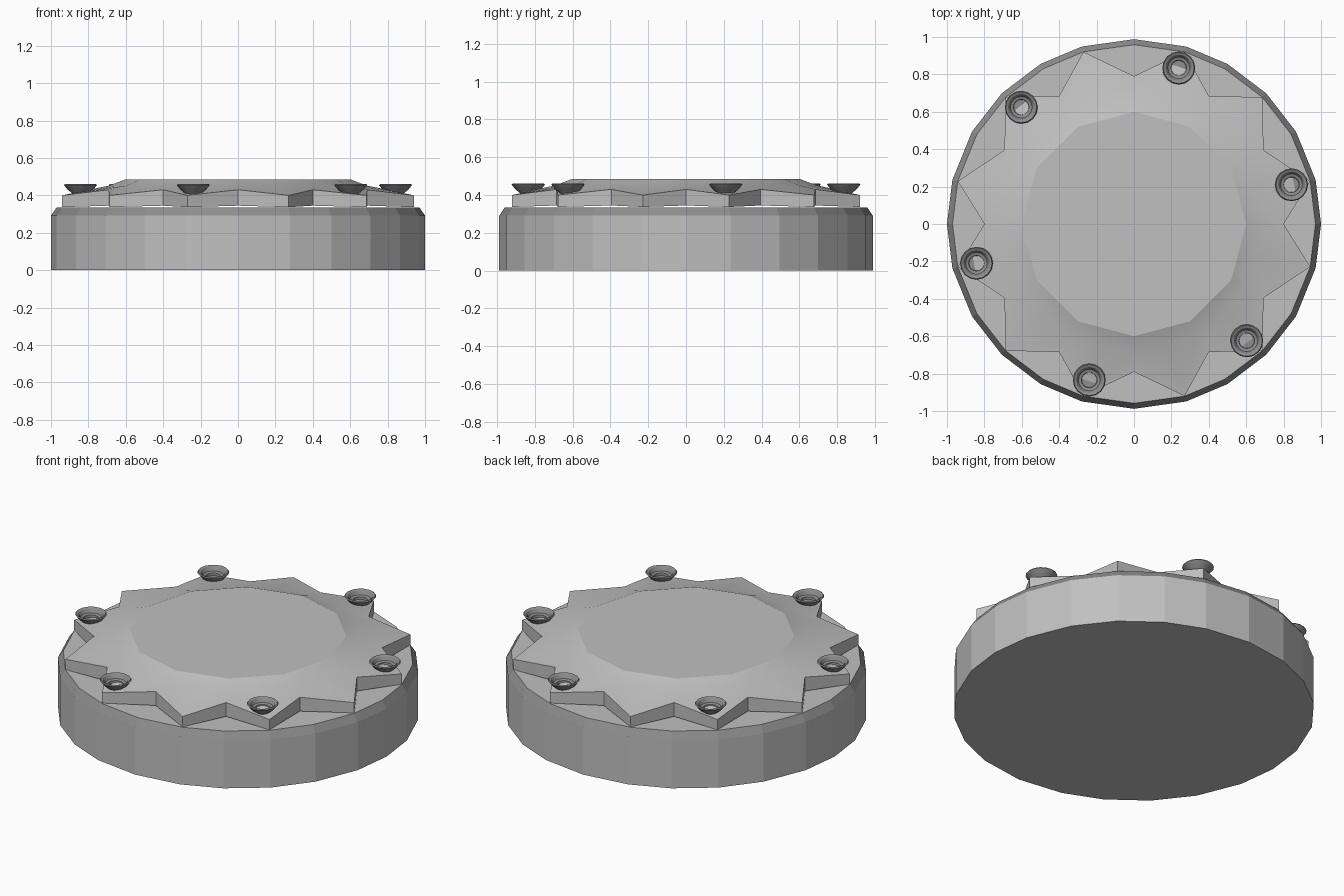
import bpy, bmesh, math
from mathutils import Vector

if "Cube" in bpy.data.objects:
    bpy.data.objects.remove(bpy.data.objects["Cube"])


def material(name, v):
    m = bpy.data.materials.new(name)
    m.diffuse_color = (v, v, v, 1)
    m.use_nodes = True
    m.node_tree.nodes["Principled BSDF"].inputs["Base Color"].default_value = m.diffuse_color
    return m


grey = material("mid grey", 0.53)
dark = material("dark grey", 0.27)


def ring(r, z, n=24):
    return [(r * math.cos(2 * math.pi * i / n),
             r * math.sin(2 * math.pi * i / n), z) for i in range(n)]


def squashed(radii, z):
    # 24-sided outline, slightly flattened in y, with corners beside the axes nudged
    pts = []
    for i in range(24):
        a = 15 * i
        if i % 6 in (1, 5):
            a -= 1.2 if (i // 6) % 2 == 0 else -1.2
        a, r = math.radians(a), radii[i % 2]
        pts.append((r * math.cos(a), 0.988 * r * math.sin(a), z[i % 2]))
    return pts


def disc(r, z):
    return squashed((r, r), (z, z))


def star(z_in, z_out):
    return squashed((0.8, 0.97), (z_in, z_out))


def twelve(r, z):
    # 12-sided ring carrying 24 points (edge midpoints included)
    c = ring(r, z, 12)
    out = []
    for i in range(12):
        a, b = Vector(c[i]), Vector(c[(i + 1) % 12])
        out += [a, (a + b) / 2]
    return out


def loft(name, rings, mats, smooth=None, offset=(0, 0, 0), is_dark=None):
    bm = bmesh.new()
    loops = [[bm.verts.new(p) for p in r] for r in rings]
    n = len(loops[0])
    for k, (a, b) in enumerate(zip(loops, loops[1:])):
        for i in range(n):
            j = (i + 1) % n
            f = bm.faces.new((a[i], a[j], b[j], b[i]))
            if is_dark == k:
                f.material_index = 1
    bm.faces.new(loops[0][::-1])
    bm.faces.new(loops[-1])
    mesh = bpy.data.meshes.new(name)
    bm.to_mesh(mesh)
    bm.free()
    for m in mats:
        mesh.materials.append(m)
    ob = bpy.data.objects.new(name, mesh)
    ob.location = offset
    bpy.context.collection.objects.link(ob)
    if smooth:
        bpy.ops.object.select_all(action='DESELECT')
        ob.select_set(True)
        bpy.context.view_layer.objects.active = ob
        bpy.ops.object.shade_smooth_by_angle(angle=math.radians(smooth))
    return ob


# Round base with a dark bevelled top edge
loft("base", [disc(1, 0), disc(1, 0.292), disc(0.97, 0.335)], [grey, dark], is_dark=1)

# Star-edged cover rising to a flat twelve-sided top
loft("star_cover", [star(0.345, 0.337), star(0.43, 0.4),
                    twelve(0.69, 0.452), twelve(0.6, 0.486)], [grey], smooth=17)

# Six dark flared cups around the rim
for k in range(6):
    a = math.radians(14 + 60 * k)
    profile = [(0.035, 0.395), (0.045, 0.412), (0.068, 0.43), (0.088, 0.455),
               (0.083, 0.461), (0.07, 0.455), (0.058, 0.435), (0.042, 0.43), (0.04, 0.415)]
    loft("cup_%d" % (k + 1), [ring(r, z, 16) for r, z in profile], [dark], smooth=30,
         offset=(0.868 * math.cos(a), 0.868 * math.sin(a), 0))
